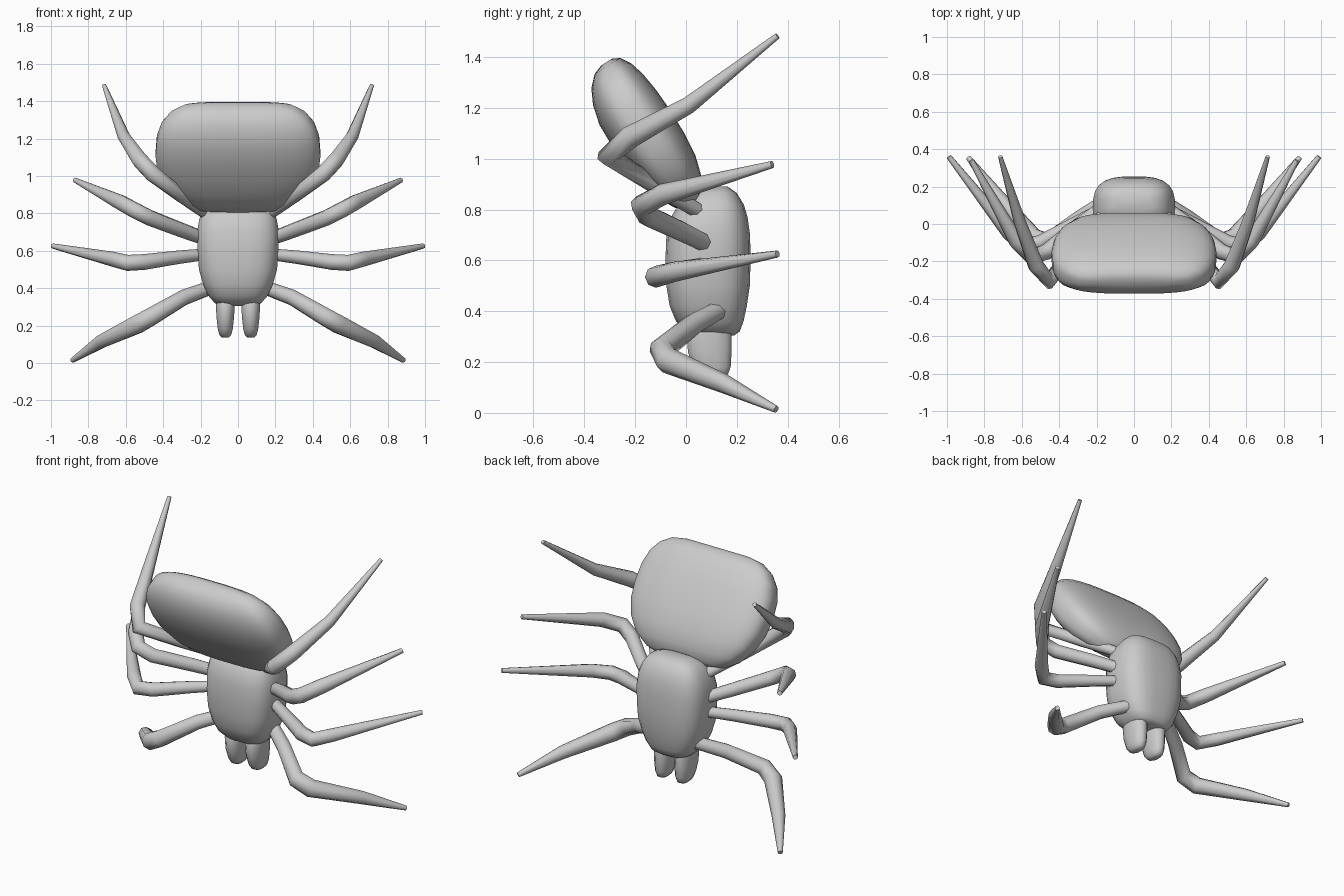
import bpy, bmesh, math
from mathutils import Matrix, Vector

if "Cube" in bpy.data.objects:
    bpy.data.objects.remove(bpy.data.objects["Cube"])


def finish(obj, mirror=False):
    bpy.ops.object.select_all(action='DESELECT')
    obj.select_set(True)
    bpy.context.view_layer.objects.active = obj
    if mirror:
        m = obj.modifiers.new("mirror", 'MIRROR')
        m.use_mirror_object = False if hasattr(m, "use_mirror_object") else None
    bpy.ops.object.shade_smooth()


def loft(name, rings, sides=24, power=3.0, cx=0.0, matrix=Matrix()):
    """Closed skin over superellipse rings: (height, half width, y min, y max)."""
    bm = bmesh.new()
    loops = []
    for t, hw, y0, y1 in rings:
        loop = []
        for i in range(sides):
            a = 2 * math.pi * (i + 0.5) / sides
            c, s = math.cos(a), math.sin(a)
            x = math.copysign(abs(c) ** (2 / power), c) * hw
            y = (y0 + y1) / 2 + math.copysign(abs(s) ** (2 / power), s) * (y1 - y0) / 2
            loop.append(bm.verts.new(matrix @ Vector((cx + x, y, t))))
        loops.append(loop)
    for a, b in zip(loops, loops[1:]):
        for i in range(sides):
            j = (i + 1) % sides
            bm.faces.new((a[i], a[j], b[j], b[i]))
    bm.faces.new(loops[0][::-1])
    bm.faces.new(loops[-1])
    bmesh.ops.recalc_face_normals(bm, faces=bm.faces[:])
    mesh = bpy.data.meshes.new(name)
    bm.to_mesh(mesh)
    bm.free()
    obj = bpy.data.objects.new(name, mesh)
    bpy.context.collection.objects.link(obj)
    return obj


def leg(name, points, radii):
    """Tapered tube through the joints, mirrored to the other side."""
    cu = bpy.data.curves.new(name, 'CURVE')
    cu.dimensions = '3D'
    cu.bevel_depth = 1.0
    cu.bevel_resolution = 2
    cu.use_fill_caps = True
    sp = cu.splines.new('POLY')
    sp.points.add(len(points) - 1)
    for p, co, r in zip(sp.points, points, radii):
        p.co = (*co, 1)
        p.radius = r
    obj = bpy.data.objects.new(name, cu)
    bpy.context.collection.objects.link(obj)
    bpy.ops.object.select_all(action='DESELECT')
    obj.select_set(True)
    bpy.context.view_layer.objects.active = obj
    bpy.ops.object.convert(target='MESH')
    obj = bpy.context.view_layer.objects.active
    obj.modifiers.new("mirror", 'MIRROR')
    bpy.ops.object.shade_smooth()


# front body
finish(loft("thorax", [
    (0.305, 0.09, 0.04, 0.19), (0.32, 0.125, 0.00, 0.212), (0.36, 0.16, -0.04, 0.227),
    (0.42, 0.187, -0.065, 0.24), (0.50, 0.21, -0.078, 0.252), (0.60, 0.218, -0.082, 0.255),
    (0.70, 0.22, -0.078, 0.253), (0.77, 0.208, -0.06, 0.243), (0.82, 0.187, -0.03, 0.228),
    (0.865, 0.155, 0.02, 0.20), (0.89, 0.10, 0.07, 0.165)]))

# broad, flattened abdomen leaning backwards
lean = Matrix.Translation((0, -0.15, 1.11)) @ Matrix.Rotation(math.radians(32), 4, 'X')
finish(loft("abdomen", [
    (-0.335, 0.17, -0.04, 0.02), (-0.315, 0.25, -0.07, 0.05), (-0.26, 0.335, -0.10, 0.085),
    (-0.18, 0.395, -0.128, 0.108), (-0.08, 0.432, -0.145, 0.117), (0.02, 0.442, -0.152, 0.118),
    (0.12, 0.435, -0.15, 0.113), (0.20, 0.41, -0.13, 0.102), (0.26, 0.365, -0.10, 0.085),
    (0.30, 0.30, -0.06, 0.06), (0.315, 0.21, -0.02, 0.03)], sides=32, matrix=lean))

# pair of jaws
for side, label in ((-1, "left"), (1, "right")):
    finish(loft(label + "_jaw", [
        (0.135, 0.018, 0.08, 0.14), (0.148, 0.032, 0.05, 0.165), (0.18, 0.041, 0.025, 0.178),
        (0.24, 0.048, 0.005, 0.182), (0.31, 0.052, 0.0, 0.182), (0.36, 0.05, 0.02, 0.17)],
        sides=12, power=2.3, cx=side * 0.068))

# four pairs of legs
leg("upper_leg", [(0.14, 0.08, 0.775), (0.30, -0.11, 0.89), (0.455, -0.305, 1.01),
                  (0.525, -0.22, 1.085), (0.61, 0.01, 1.21), (0.715, 0.36, 1.483)],
    [0.03, 0.037, 0.045, 0.045, 0.034, 0.012])
leg("upper_middle_leg", [(0.14, 0.11, 0.65), (0.30, -0.01, 0.71), (0.47, -0.15, 0.775),
                         (0.55, -0.175, 0.815), (0.63, -0.09, 0.86), (0.87, 0.34, 0.977)],
    [0.035, 0.04, 0.043, 0.044, 0.042, 0.014])
leg("lower_middle_leg", [(0.14, 0.10, 0.585), (0.32, 0.0, 0.565), (0.50, -0.10, 0.54),
                         (0.59, -0.12, 0.535), (0.67, -0.045, 0.555), (0.99, 0.36, 0.625)],
    [0.03, 0.036, 0.042, 0.043, 0.04, 0.014])
leg("lower_leg", [(0.14, 0.13, 0.405), (0.29, 0.03, 0.35), (0.46, -0.095, 0.25),
                  (0.54, -0.07, 0.205), (0.73, 0.15, 0.115), (0.885, 0.355, 0.014)],
    [0.038, 0.043, 0.05, 0.052, 0.038, 0.014])
